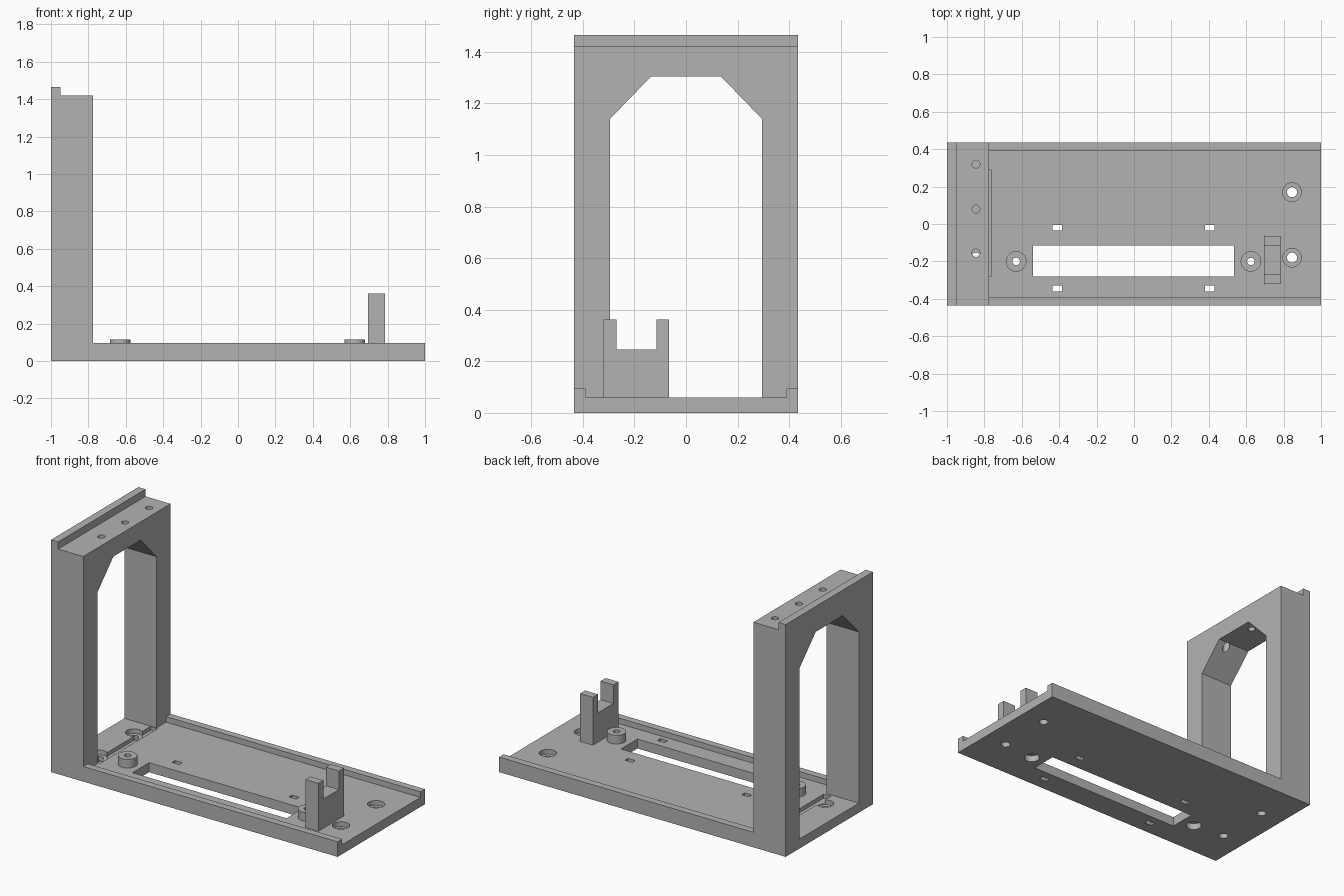
import bpy, bmesh
from mathutils import Matrix, Vector

cube = bpy.data.objects.get("Cube")
if cube:
    bpy.data.objects.remove(cube)

grey = bpy.data.materials.new("matte grey")
grey.use_nodes = True
GREY = (0.45, 0.45, 0.45, 1)
grey.diffuse_color = GREY
grey.node_tree.nodes["Principled BSDF"].inputs["Base Color"].default_value = GREY


def finish(name, bm):
    bmesh.ops.recalc_face_normals(bm, faces=bm.faces)
    mesh = bpy.data.meshes.new(name)
    bm.to_mesh(mesh)
    bm.free()
    mesh.materials.append(grey)
    ob = bpy.data.objects.new(name, mesh)
    bpy.context.collection.objects.link(ob)
    return ob


def extrude(name, points, axis, lo, hi):
    """Extrude a profile along x (points are y, z) or along y (points are x, z)."""
    bm = bmesh.new()
    place = (lambda a, b: (lo, a, b)) if axis == "x" else (lambda a, b: (a, lo, b))
    face = bm.faces.new([bm.verts.new(place(a, b)) for a, b in points])
    new = bmesh.ops.extrude_face_region(bm, geom=[face])["geom"]
    shift = Vector((hi - lo, 0, 0)) if axis == "x" else Vector((0, hi - lo, 0))
    bmesh.ops.translate(bm, vec=shift, verts=[g for g in new if isinstance(g, bmesh.types.BMVert)])
    return finish(name, bm)


def box(name, x, y, z):
    return extrude(name, [(y[0], z[0]), (y[1], z[0]), (y[1], z[1]), (y[0], z[1])], "x", *x)


def cylinder(name, x, y, r, lo, hi):
    bm = bmesh.new()
    bmesh.ops.create_cone(bm, cap_ends=True, segments=32, radius1=r, radius2=r, depth=hi - lo,
                          matrix=Matrix.Translation((x, y, (lo + hi) / 2)))
    return finish(name, bm)


def cut(target, cutters):
    for c in cutters:
        mod = target.modifiers.new("cut", "BOOLEAN")
        mod.operation = "DIFFERENCE"
        mod.solver = "EXACT"
        mod.object = c
    deps = bpy.context.evaluated_depsgraph_get()
    mesh = bpy.data.meshes.new_from_object(target.evaluated_get(deps))
    target.modifiers.clear()
    target.data = mesh


# Tray with a raised lip along each long side
W, LIP, FLOOR, RIM = 0.435, 0.39, 0.06, 0.095
XC = -0.775
half = [(LIP, FLOOR), (LIP, RIM), (W, RIM), (W, 0)]
profile = half + [(-y, z) for y, z in reversed(half)]
base = extrude("base_tray", profile, "x", XC, 1)

# Upright frame with a stepped top edge
upright = extrude("upright_frame", [(-1, 0), (XC, 0), (XC, 1.42), (-0.95, 1.42),
                                    (-0.95, 1.465), (-1, 1.465)], "y", -W, W)
side = [(0.295, FLOOR), (0.295, 1.14), (0.135, 1.305)]
arch = extrude("arch_cutter", side + [(-y, z) for y, z in reversed(side)], "x", -1.1, -0.7)

# Corner mounting holes with counterbores
helpers = {"base": [], "upright": [arch]}
for x, key in ((0.845, "base"), (-0.845, "upright")):
    for y in (0.17, -0.18):
        helpers[key].append(cylinder("counterbore_cutter", x, y, 0.05, 0.03, 0.08))
        helpers[key].append(cylinder("mount_hole_cutter", x, y, 0.027, -0.1, 0.05))

# Long slot and four small tie slots
helpers["base"].append(box("slot_cutter", (-0.54, 0.535), (-0.28, -0.115), (-0.1, 0.2)))
for x in (-0.41, 0.405):
    for y in (-0.02, -0.345):
        helpers["base"].append(box("tie_slot_cutter", (x - 0.025, x + 0.025),
                                   (y - 0.015, y + 0.015), (-0.1, 0.2)))

# Shallow groove at the foot of the opening
groove = box("groove_cutter", (-0.815, -0.765), (-0.28, 0.29), (0.035, 0.08))
helpers["base"].append(groove)
helpers["upright"].append(groove)

# Screw holes in the top of the frame
for y in (0.32, 0.08, -0.155):
    helpers["upright"].append(cylinder("top_hole_cutter", -0.845, y, 0.021, 1.2, 1.6))

# Round bosses, drilled through and recessed from beneath
bosses = []
for x, label in ((-0.63, "right"), (0.625, "left")):
    boss = cylinder("boss_" + label, x, -0.2, 0.055, FLOOR, 0.115)
    drill = cylinder("boss_drill_cutter", x, -0.2, 0.02, -0.1, 0.3)
    recess = cylinder("boss_recess_cutter", x, -0.2, 0.045, -0.1, 0.04)
    cut(boss, [drill])
    bosses.append(boss)
    helpers["base"] += [drill, recess]

cut(base, helpers["base"])
cut(upright, helpers["upright"])

# Forked cradle
cradle = extrude("forked_cradle", [(-0.32, FLOOR), (-0.065, FLOOR), (-0.065, 0.362), (-0.115, 0.362),
                                   (-0.115, 0.245), (-0.27, 0.245), (-0.27, 0.362), (-0.32, 0.362)],
                 "x", 0.695, 0.785)

# Remove the cutters and smooth the round walls
for c in set(helpers["base"] + helpers["upright"]):
    bpy.data.objects.remove(c)
bpy.ops.object.select_all(action="DESELECT")
for ob in [base, upright, cradle] + bosses:
    ob.select_set(True)
    bpy.context.view_layer.objects.active = ob
bpy.ops.object.shade_smooth_by_angle()
